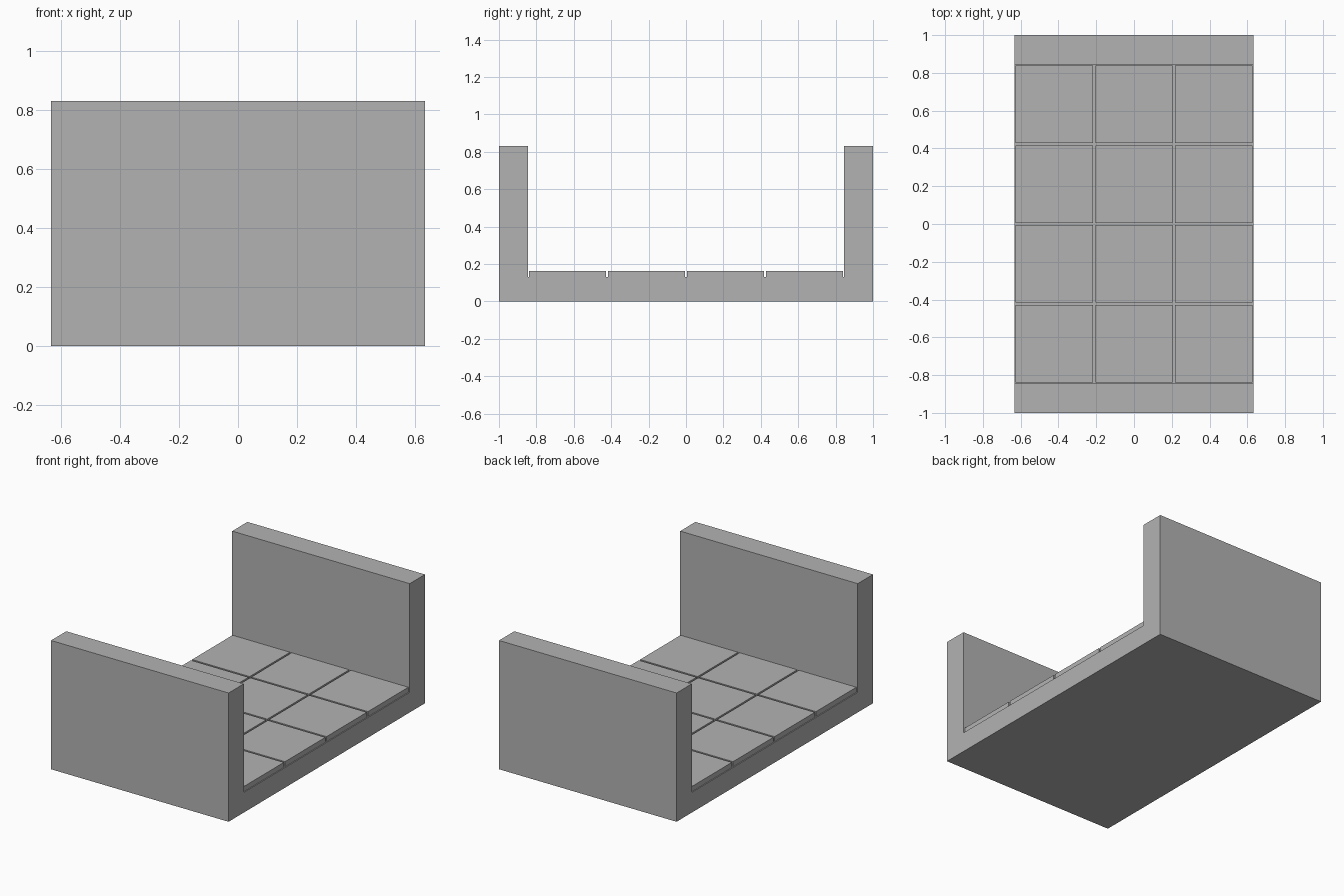
import bpy
import bmesh

cube = bpy.data.objects.get("Cube")
if cube:
    bpy.data.objects.remove(cube, do_unlink=True)

HALF_X, HALF_Y, HEIGHT = 0.633, 1.0, 0.83
INNER_Y, FLOOR_Z, TILE_TOP = 0.845, 0.13, 0.163
COLS, ROWS, GAP = 3, 4, 0.012

grey = bpy.data.materials.new("stone_grey")
grey.use_nodes = True
grey.diffuse_color = (0.45, 0.45, 0.45, 1)
grey.node_tree.nodes["Principled BSDF"].inputs["Base Color"].default_value = grey.diffuse_color


def finish(name, bm):
    bmesh.ops.recalc_face_normals(bm, faces=bm.faces)
    mesh = bpy.data.meshes.new(name)
    bm.to_mesh(mesh)
    bm.free()
    mesh.materials.append(grey)
    obj = bpy.data.objects.new(name, mesh)
    bpy.context.collection.objects.link(obj)
    return obj


# Floor slab and both end walls: one U profile extruded across the width
half = [(HALF_Y, 0), (HALF_Y, HEIGHT), (INNER_Y, HEIGHT), (INNER_Y, FLOOR_Z)]
profile = half + [(-y, z) for y, z in reversed(half)]
bm = bmesh.new()
face = bm.faces.new([bm.verts.new((-HALF_X, y, z)) for y, z in profile])
ext = bmesh.ops.extrude_face_region(bm, geom=[face])
moved = [v for v in ext["geom"] if isinstance(v, bmesh.types.BMVert)]
bmesh.ops.translate(bm, verts=moved, vec=(2 * HALF_X, 0, 0))
finish("floor_and_walls", bm)

# Raised floor tiles with narrow joints between them
pitch_x, pitch_y = 2 * HALF_X / COLS, 2 * INNER_Y / ROWS
size = (pitch_x - GAP, pitch_y - GAP, TILE_TOP - FLOOR_Z)
for col in range(COLS):
    for row in range(ROWS):
        bm = bmesh.new()
        bmesh.ops.create_cube(bm, size=1)
        bmesh.ops.scale(bm, verts=bm.verts, vec=size)
        tile = finish(f"floor_tile_{col + 1}_{row + 1}", bm)
        tile.location = ((col + 0.5) * pitch_x - HALF_X,
                         (row + 0.5) * pitch_y - INNER_Y,
                         (FLOOR_Z + TILE_TOP) / 2)
